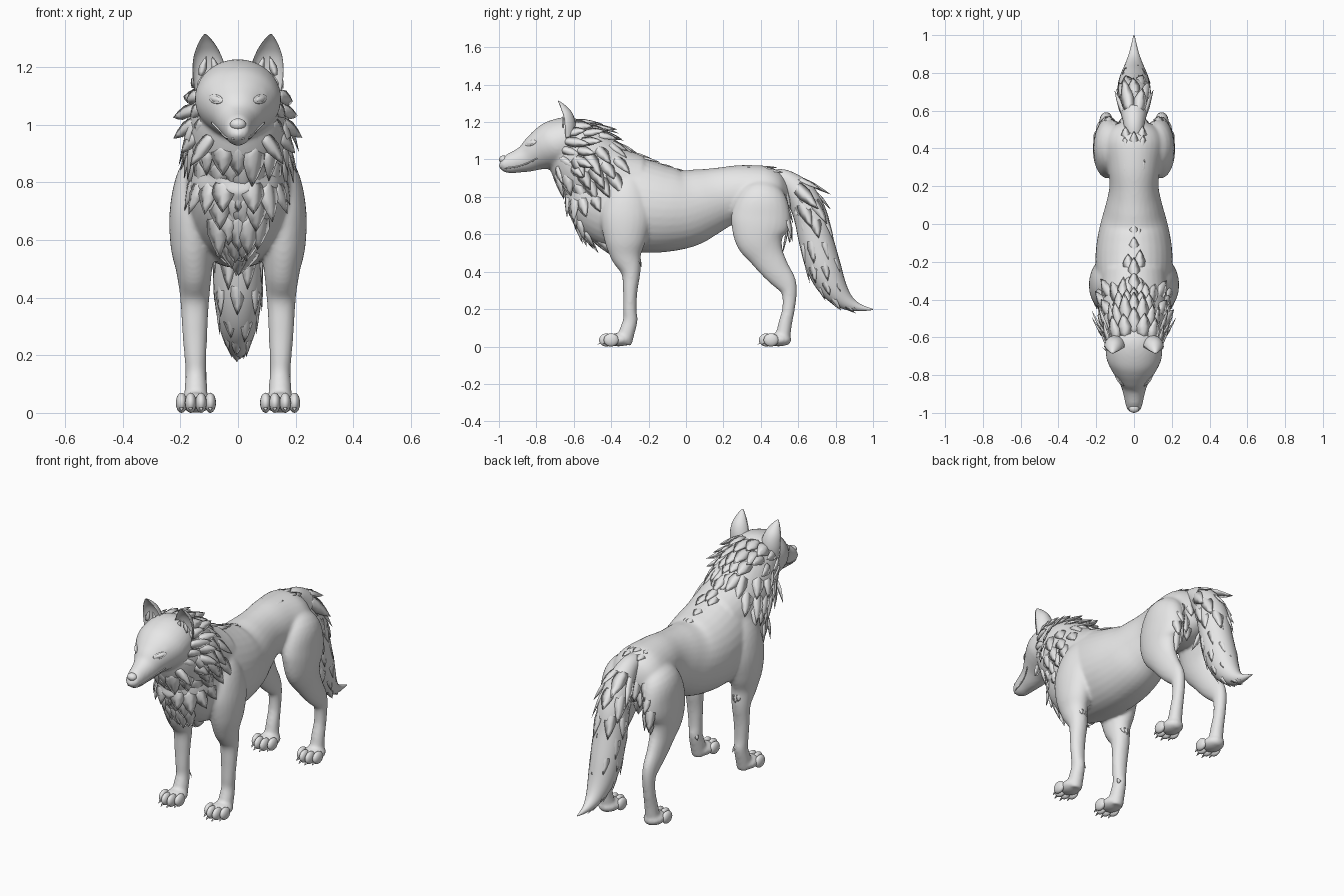
import bpy, bmesh, math, random
from mathutils import Vector, Matrix
from mathutils.bvhtree import BVHTree

random.seed(4)
cube = bpy.data.objects.get("Cube")
if cube:
    bpy.data.objects.remove(cube, do_unlink=True)

grey = bpy.data.materials.new("light_grey")
grey.use_nodes = True
grey.diffuse_color = (0.8, 0.8, 0.8, 1)
grey.node_tree.nodes["Principled BSDF"].inputs["Base Color"].default_value = (0.8, 0.8, 0.8, 1)


def finish(name, bm):
    bmesh.ops.recalc_face_normals(bm, faces=bm.faces)
    mesh = bpy.data.meshes.new(name)
    bm.to_mesh(mesh)
    bm.free()
    mesh.materials.append(grey)
    mesh.shade_smooth()
    obj = bpy.data.objects.new(name, mesh)
    bpy.context.collection.objects.link(obj)
    return obj


def surface(obj):
    bpy.context.view_layer.update()
    return BVHTree.FromObject(obj, bpy.context.evaluated_depsgraph_get())


def spline(stations, steps=5):
    """Smooth curve through stations of (x, y, z, side radius, other radius)."""
    pts = [Vector(s) for s in stations]
    out = []
    for i in range(len(pts) - 1):
        a, b, c, d = pts[max(i - 1, 0)], pts[i], pts[i + 1], pts[min(i + 2, len(pts) - 1)]
        for k in range(steps):
            t = k / steps
            out.append(0.5 * (2 * b + (c - a) * t + (2 * a - 5 * b + 4 * c - d) * t ** 2
                              + (3 * b - a - 3 * c + d) * t ** 3))
    return out + [pts[-1]]


def skin_rings(bm, rings):
    sides = len(rings[0])
    for lo, hi in zip(rings, rings[1:]):
        for k in range(sides):
            j = (k + 1) % sides
            bm.faces.new((lo[k], lo[j], hi[j], hi[k]))
    bm.faces.new(rings[0])
    bm.faces.new(rings[-1])


def loft(bm, stations, side=1, sides=24, cup=False):
    pts = spline(stations)
    rings = []
    for i, p in enumerate(pts):
        a, b = pts[max(i - 1, 0)], pts[min(i + 1, len(pts) - 1)]
        tangent = (Vector(b[:3]) - Vector(a[:3])).normalized()
        perp = tangent.cross(Vector((1, 0, 0))).normalized()
        across = perp.cross(tangent)
        ring = []
        for k in range(sides):
            ang = 2 * math.pi * k / sides
            h = math.sin(ang)
            if cup and h < 0:
                h *= -0.6
            q = Vector(p[:3]) + across * math.cos(ang) * max(p[3], 0.002) + perp * h * max(p[4], 0.002)
            ring.append(bm.verts.new((q.x * side, q.y, q.z)))
        rings.append(ring)
    skin_rings(bm, rings)


def ball(bm, loc, scale, rot=None):
    bmesh.ops.create_uvsphere(bm, u_segments=20, v_segments=12, radius=1,
                              matrix=Matrix.LocRotScale(Vector(loc), rot, Vector(scale)))


def spike(bm, p, n, flow, length, width, lift):
    """Flat pointed lock lying along the flow direction."""
    f = (flow - n * flow.dot(n)).normalized()
    s = n.cross(f)
    rings = []
    for t, w in ((0, 0.5), (0.2, 0.9), (0.45, 1), (0.75, 0.55), (1, 0.02)):
        c = p - n * 0.008 + f * length * t + n * length * lift * t * (1.25 - 0.4 * t)
        rings.append([bm.verts.new(c + o * w * width) for o in (s, n * 0.25, -s, n * -0.25)])
    skin_rings(bm, rings)


def lock(bm, tree, origin, ray, flow, length, width, lift):
    """Cast onto the skin and grow a lock there."""
    hit, n, _, _ = tree.ray_cast(Vector(origin), Vector(ray).normalized())
    if hit:
        spike(bm, hit, n, Vector(flow), length * random.uniform(0.8, 1.2), width, lift)


# Skin: torso, neck, head, legs and paws blended into one surface
skin = bmesh.new()
torso = [(.55, .80, .05, .08), (.50, .80, .13, .13), (.42, .805, .16, .16), (.3, .815, .14, .155),
         (.2, .80, .13, .16), (.1, .77, .15, .185), (0, .74, .178, .21), (-.1, .735, .198, .23),
         (-.2, .745, .205, .245), (-.3, .765, .2, .255), (-.4, .78, .185, .25), (-.5, .80, .165, .21),
         (-.58, .82, .13, .14), (-.64, .83, .06, .07)]
neck = [(-.25, .85, .17, .17), (-.4, .88, .18, .2), (-.5, .95, .175, .2), (-.57, 1.03, .165, .185),
        (-.62, 1.09, .14, .15), (-.66, 1.12, .1, .1)]
head = [(-.55, 1.10, .11, .1), (-.62, 1.1, .145, .128), (-.70, 1.08, .148, .13), (-.75, 1.06, .13, .118),
        (-.80, 1.035, .1, .098), (-.85, 1.007, .072, .076), (-.9, .99, .057, .062), (-.95, .978, .046, .052),
        (-.98, .98, .037, .037), (-.993, .985, .02, .02)]
for part in (torso, neck, head):
    loft(skin, [(0,) + s for s in part], sides=32)

front_leg = [(.09, -.28, .92, .05, .06), (.135, -.31, .82, .075, .11), (.155, -.32, .7, .082, .135),
             (.157, -.325, .58, .077, .115), (.152, -.32, .49, .062, .085), (.15, -.295, .4, .051, .053),
             (.15, -.298, .3, .045, .039), (.148, -.3, .2, .039, .036), (.146, -.298, .14, .036, .039),
             (.146, -.315, .08, .04, .042), (.146, -.335, .015, .042, .045)]
hind_leg = [(.06, .42, .88, .04, .06), (.115, .41, .8, .085, .13), (.137, .4, .68, .08, .16),
            (.145, .395, .58, .07, .135), (.147, .43, .49, .055, .095), (.148, .48, .41, .045, .075),
            (.148, .53, .345, .038, .06), (.147, .552, .29, .034, .042), (.147, .548, .2, .033, .034),
            (.146, .53, .12, .036, .037), (.146, .512, .015, .042, .042)]
toes, claws = bmesh.new(), bmesh.new()
for side in (1, -1):
    loft(skin, front_leg, side)
    loft(skin, hind_leg, side)
    ball(skin, (side * .065, -.785, 1.108), (.04, .03, .016))
    for shift in (0, .855):
        ball(skin, (side * .146, -.36 + shift, .036), (.058, .07, .036))
        for off, y in ((-.05, -.4), (-.018, -.425), (.018, -.425), (.05, -.4)):
            x = side * .146 + off
            ball(toes, (x, y + shift, .035), (.0195, .04, .035))
            spike(claws, Vector((x, y + shift - .03, .03)), Vector((0, -.4, .9)).normalized(),
                  Vector((0, -1, -.4)), .03, .007, -.1)
body = finish("body_skin", skin)
finish("toes", toes)
finish("claws", claws)
remesh = body.modifiers.new("blend", "REMESH")
remesh.mode = "VOXEL"
remesh.voxel_size = 0.009
remesh.use_smooth_shade = True
relax = body.modifiers.new("relax", "SMOOTH")
relax.factor = 0.5
relax.iterations = 8
tree = surface(body)

# Face: nose, eyes with rims, lips
nose = bmesh.new()
ball(nose, (0, -.976, 1.0), (.028, .024, .021))
finish("nose", nose)
eyes, rims, lips = bmesh.new(), bmesh.new(), bmesh.new()
for side in (1, -1):
    hit, n, _, _ = tree.ray_cast(Vector((side * .077, -2, 1.088)), Vector((0, 1, 0)))
    tilt = n.to_track_quat('Z', 'Y') @ Matrix.Rotation(side * .2, 3, 'Z').to_quaternion()
    ball(rims, hit, (.038, .016, .005), tilt)
    ball(eyes, hit, (.028, .011, .009), tilt)
    path = [(.012, -.985, .955), (.04, -.95, .955), (.055, -.9, .96), (.075, -.85, .975), (.1, -.8, 1.0)]
    snapped = [tree.find_nearest(Vector((side * x, y, z)))[0] for x, y, z in path]
    loft(lips, [(*p, .004, .004) for p in snapped], sides=8)
finish("eyes", eyes)
finish("eye_rims", rims)
finish("lips", lips)

# Ears: cupped towards the front
ears, ear_fur = bmesh.new(), bmesh.new()
ear = [(.096, -.645, 1.12, .055, .05), (.1, -.648, 1.18, .058, .058), (.106, -.655, 1.23, .05, .052),
       (.11, -.668, 1.27, .034, .034), (.113, -.68, 1.3, .015, .014), (.114, -.686, 1.313, .003, .003)]
for side in (1, -1):
    loft(ears, ear, side, cup=True)
    for off in (-.03, .03):
        spike(ear_fur, Vector((side * (.1 + off), -.665, 1.17)), Vector((0, -1, 0)),
              Vector((-off * side, 0, .1)), .07, .014, .02)
finish("ears", ears)
finish("ear_fur", ear_fur)

# Mane in broad chevrons along the back of the neck, and rump locks
mane = bmesh.new()
for i in range(8):
    y = -.6 + .072 * i
    reach = 2 if i < 5 else 1
    for k in range(-reach, reach + 1):
        lock(mane, tree, (k * (.05 - .004 * i), y + .02 - abs(k) * .02, 2), (0, 0, -1),
             (k * .06, 1, -.1), .15 - .009 * i, .04 - .002 * i, .24 - .025 * i)
for y in (.27, .4, .46):
    for k in (-1, 0, 1):
        lock(mane, tree, (k * .045, y - abs(k) * .02, 2), (0, 0, -1), (k * .1, 1, 0), .08, .025, .04)
finish("mane", mane)

# Cheek ruff sweeping back, then longer locks hanging down the neck
ruff = bmesh.new()
for side in (1, -1):
    for row, y in enumerate((-.7, -.62)):
        for k in range(5):
            lock(ruff, tree, (side, y + .015 * k, .965 + .045 * k), (-side, 0, 0),
                 (0, 1, -.6 + .15 * k), .13, .027, .42 - .1 * row)
    for row in range(4):
        for k in range(4):
            y = -.6 + .062 * k + .03 * (row % 2)
            lock(ruff, tree, (side, y, 1.03 - .075 * row + .025 * k), (-side, 0, 0), (0, .5, -1),
                 .15, .036, .12)
finish("neck_ruff", ruff)

# Chest fur hanging in staggered rows
chest = bmesh.new()
for row in range(7):
    z = .93 - .06 * row
    half = 2 if row % 2 == 0 else 1.5
    for k in range(int(half * 2) + 1):
        x = (k - half) * (.062 - .005 * row)
        lock(chest, tree, (x, -.76, z), (0, 1, 0), (-x, .3, -1), .14, .04, .07)
finish("chest_fur", chest)

# Locks at elbows, wrists, belly and thighs
tufts = bmesh.new()
for side in (1, -1):
    for off in (-.025, 0, .025):
        lock(tufts, tree, (side * .15 + off, 0, .48), (0, -1, 0), (0, .5, -1), .05, .016, .3)
    lock(tufts, tree, (side * .125, 0, .16), (0, -1, 0), (-side * .4, .2, -1), .045, .012, .3)
    for x, z in ((.06, .84), (.11, .84), (.08, .77), (.13, .76), (.06, .71), (.11, .69), (.16, .7), (.14, .63)):
        lock(tufts, tree, (side * x, 1, z), (0, -1, 0), (0, .2, -1), .12, .027, .08)
for y in (-.24, -.19):
    for x in (-.04, 0, .04):
        lock(tufts, tree, (x, y, .3), (0, 0, 1), (0, 1, 0), .06, .02, .08)
finish("leg_and_belly_fur", tufts)

# Tail with layered locks
tail_path = [(0, .46, .9, .045, .045), (0, .53, .89, .055, .055), (0, .61, .815, .075, .08),
             (0, .665, .7, .085, .09), (0, .695, .57, .088, .092), (0, .735, .43, .085, .092),
             (0, .785, .32, .07, .075), (0, .85, .245, .045, .047), (0, .92, .21, .022, .022),
             (0, 1, .198, .003, .003)]
bm = bmesh.new()
loft(bm, tail_path)
tail = finish("tail", bm)
tail_tree = surface(tail)
tail_fur = bmesh.new()
samples = spline(tail_path)
for row, i in enumerate(range(7, 36, 4)):
    centre = Vector(samples[i][:3])
    flow = (Vector(samples[i + 1][:3]) - Vector(samples[i - 1][:3])).normalized()
    perp = flow.cross(Vector((1, 0, 0)))
    for k in range(7):
        ang = 2 * math.pi * (k + .5 * (row % 2)) / 7 + math.pi / 2
        out = Vector((1, 0, 0)) * math.cos(ang) + perp * math.sin(ang)
        lock(tail_fur, tail_tree, centre + out * .3, -out, flow + perp * .12, .17 - .012 * row,
             .037 - .003 * row, .05)
finish("tail_fur", tail_fur)
